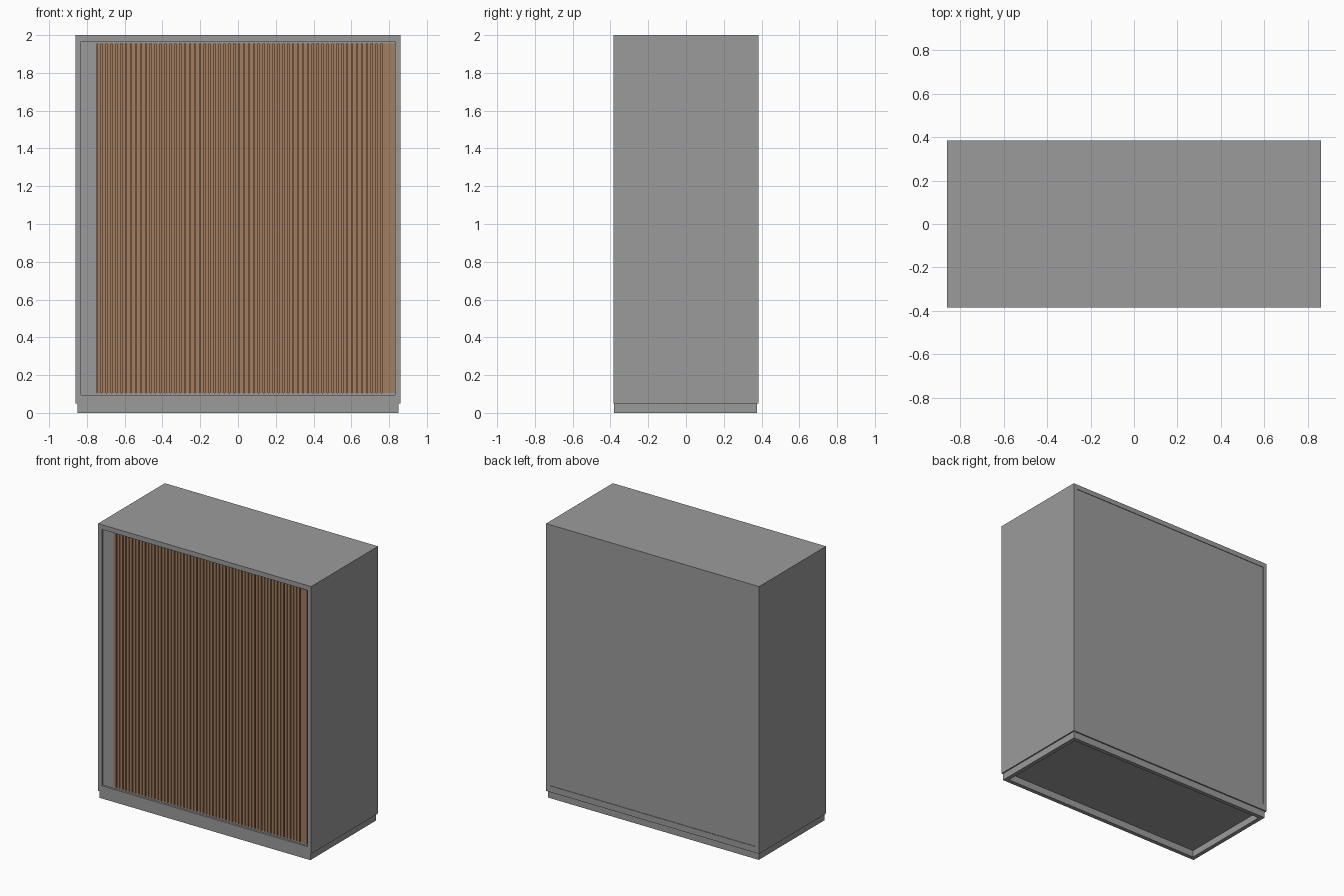
import bpy

if "Cube" in bpy.data.objects:
    bpy.data.objects.remove(bpy.data.objects["Cube"])

def material(name, rgb):
    m = bpy.data.materials.new(name)
    m.diffuse_color = (*rgb, 1)
    m.use_nodes = True
    m.node_tree.nodes["Principled BSDF"].inputs["Base Color"].default_value = m.diffuse_color
    return m

GREY = material("grey laminate", (0.33, 0.33, 0.33))
WOOD = material("brown wood", (0.37, 0.205, 0.115))

def box(name, x, y, z, mat):
    """Box from (min, max) ranges on each axis."""
    xs, ys, zs = x, y, z
    verts = [(a, b, c) for a in xs for b in ys for c in zs]
    faces = [(0, 1, 3, 2), (4, 6, 7, 5), (0, 4, 5, 1),
             (2, 3, 7, 6), (0, 2, 6, 4), (1, 5, 7, 3)]
    me = bpy.data.meshes.new(name)
    me.from_pydata(verts, [], faces)
    me.materials.append(mat)
    ob = bpy.data.objects.new(name, me)
    bpy.context.collection.objects.link(ob)
    return ob

W, D = 0.86, 0.385          # half width, half depth
T = 0.03                    # board thickness
Z0, Z1 = 0.095, 1.965       # opening bottom and top

# Carcass: top, bottom, sides, slightly recessed back
box("top_panel", (-W, W), (-D, D), (Z1, 2.0), GREY)
box("bottom_panel", (-W, W), (-D, D), (0.05, Z0), GREY)
for s, n in ((-1, "left"), (1, "right")):
    box(n + "_side", sorted((s * (W - T), s * W)), (-D, D), (Z0, Z1), GREY)
box("back_panel", (-W + T, W - T), (D - 0.02, D - 0.004), (Z0, Z1), GREY)

# Plinth: hollow rectangular frame
PX, PF, PB = 0.85, -0.38, 0.375
box("plinth_front", (-PX, PX), (PF, PF + T), (0, 0.05), GREY)
box("plinth_back", (-PX, PX), (PB - T, PB), (0, 0.05), GREY)
for s, n in ((-1, "left"), (1, "right")):
    box("plinth_" + n, sorted((s * (PX - T), s * PX)), (PF + T, PB - T), (0, 0.05), GREY)

# Recessed front: fixed left strip and the door tracks
F = -D + 0.015
B = F + 0.02
box("left_strip", (-W + T, -0.747), (F, B), (Z0, Z1), GREY)
box("lower_track", (-0.747, W - T), (F, B), (Z0, Z0 + 0.009), GREY)
box("upper_track", (-0.747, W - T), (F, B), (Z1 - 0.009, Z1), GREY)

# Tambour door: backing sheet, repeated slats, wide pull rail
ZD = (Z0 + 0.009, Z1 - 0.009)
box("door_backing", (-0.747, 0.765), (F + 0.008, B), ZD, WOOD)
slat = box("door_slats", (-0.745, -0.725), (F, F + 0.008), ZD, WOOD)
arr = slat.modifiers.new("repeat", 'ARRAY')
arr.count = 58
arr.use_relative_offset = False
arr.use_constant_offset = True
arr.constant_offset_displace = (0.026, 0, 0)
box("pull_rail", (0.766, 0.818), (F - 0.002, B), ZD, WOOD)
box("rail_edge", (0.818, W - T), (F + 0.004, B), ZD, WOOD)
